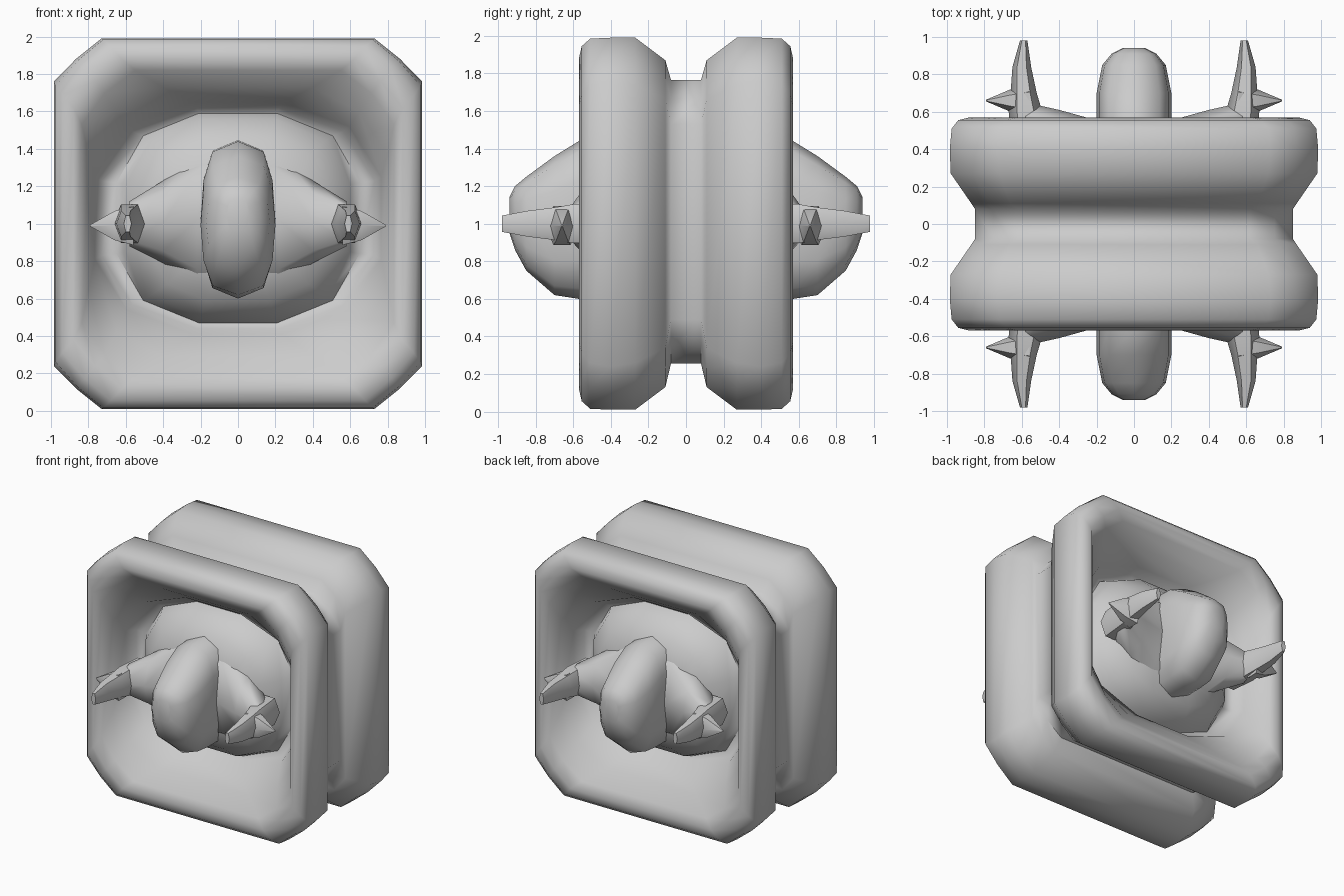
import bpy, bmesh, math

if "Cube" in bpy.data.objects:
    bpy.data.objects.remove(bpy.data.objects["Cube"])


def loft(name, rings, angle=50):
    """Skin a list of equal-length point rings and cap both ends."""
    bm = bmesh.new()
    loops = [[bm.verts.new(p) for p in ring] for ring in rings]
    n = len(loops[0])
    for a, b in zip(loops, loops[1:]):
        for i in range(n):
            j = (i + 1) % n
            bm.faces.new((a[i], a[j], b[j], b[i]))
    bm.faces.new(loops[0])
    bm.faces.new(loops[-1][::-1])
    bmesh.ops.recalc_face_normals(bm, faces=bm.faces)
    me = bpy.data.meshes.new(name)
    bm.to_mesh(me)
    bm.free()
    ob = bpy.data.objects.new(name, me)
    bpy.context.collection.objects.link(ob)
    bpy.ops.object.select_all(action='DESELECT')
    ob.select_set(True)
    bpy.context.view_layer.objects.active = ob
    bpy.ops.object.shade_smooth_by_angle(angle=math.radians(angle))
    return ob


def soft_square(y, hx, hz, flat_x, flat_z, bulge, cz=1.0):
    """Square ring with three points at each corner."""
    mx = (hx + flat_x) / 2 * (1 - bulge) + hx * bulge
    mz = (hz + flat_z) / 2 * (1 - bulge) + hz * bulge
    quarter = [(hx, flat_z), (mx, mz), (flat_x, hz)]
    pts = quarter + [(-x, z) for x, z in quarter[::-1]]
    pts += [(-x, -z) for x, z in quarter] + [(x, -z) for x, z in quarter[::-1]]
    return [(x, y, cz + z) for x, z in pts]


def ellipse(axis, pos, cu, cz, hu, hz, n=10, power=1.0):
    """Elliptical ring across the x or y axis; power < 1 makes it boxier."""
    pts = []
    for i in range(n):
        t = 2 * math.pi * i / n
        c, s = math.cos(t), math.sin(t)
        u = cu + hu * math.copysign(abs(c) ** power, c)
        z = cz + hz * s
        pts.append((pos, u, z) if axis == 'x' else (u, pos, z))
    return pts


# twin frames, dished faces, domes and the joining core: half profile, mirrored
# y, half width, half height, flat x, flat z, bulge, centre z
half = [
    (-0.49, 0.30, 0.27, 0.10, 0.10, 0.35, 1.02),
    (-0.42, 0.48, 0.43, 0.17, 0.16, 0.35, 1.02),
    (-0.31, 0.60, 0.53, 0.20, 0.18, 0.35, 1.03),
    (-0.22, 0.65, 0.56, 0.21, 0.19, 0.35, 1.03),
    (-0.24, 0.73, 0.59, 0.22, 0.20, 0.35, 1.03),
    (-0.32, 0.765, 0.62, 0.24, 0.22, 0.35, 1.03),
    (-0.43, 0.80, 0.72, 0.40, 0.36, 0.25, 1.01),
    (-0.53, 0.835, 0.82, 0.55, 0.53, 0.15, 1.0),
    (-0.57, 0.88, 0.88, 0.62, 0.62, 0.1, 1.0),
    (-0.555, 0.94, 0.945, 0.68, 0.69, 0.08, 1.0),
    (-0.51, 0.975, 0.985, 0.72, 0.74, 0.08, 1.0),
    (-0.40, 0.985, 0.99, 0.73, 0.76, 0.06, 1.0),
    (-0.27, 0.98, 0.99, 0.72, 0.74, 0.06, 1.0),
    (-0.11, 0.87, 0.87, 0.66, 0.66, 0.1, 1.0),
    (-0.08, 0.85, 0.755, 0.62, 0.52, 0.15, 1.01),
]
rings = [soft_square(*s) for s in half]
rings += [soft_square(-s[0], *s[1:]) for s in half[::-1]]
loft("twin_frame_body", rings, 75)

for side, s in (("front", 1), ("back", -1)):
    # central fin
    fin = [(-0.30, 0.20, 0.60, 1.45), (-0.57, 0.20, 0.60, 1.44),
           (-0.70, 0.20, 0.62, 1.36), (-0.85, 0.17, 0.75, 1.25),
           (-0.91, 0.12, 0.86, 1.20), (-0.94, 0.06, 0.95, 1.14)]
    loft(side + "_fin", [ellipse('y', s * y, 0, (a + b) / 2, hx, (b - a) / 2, 12, 0.55)
                         for y, hx, a, b in fin], 60)

    for hand, m in (("right", 1), ("left", -1)):
        tag = side + "_" + hand
        # tapered arm from the fin to the prong
        arm = [(0.08, -0.33, 1.03, 0.22, 0.41), (0.22, -0.35, 1.02, 0.21, 0.37),
               (0.40, -0.44, 1.01, 0.17, 0.22), (0.58, -0.54, 1.00, 0.11, 0.12)]
        loft(tag + "_arm", [ellipse('x', m * x, s * cy, cz, hy, hz, 8)
                            for x, cy, cz, hy, hz in arm], 60)

        # forward prong
        prong = [(-0.40, 0.56, 0.09, 0.12), (-0.60, 0.58, 0.09, 0.12),
                 (-0.70, 0.59, 0.07, 0.10), (-0.84, 0.60, 0.05, 0.08),
                 (-0.98, 0.59, 0.02, 0.05)]
        loft(tag + "_prong", [ellipse('y', s * y, m * cx, 1.0, hx, hz, 6)
                              for y, cx, hx, hz in prong], 60)

        # outward spike
        spike = [(0.56, 0.09, 0.12), (0.66, 0.06, 0.09), (0.79, 0.005, 0.005)]
        loft(tag + "_spike", [ellipse('x', m * x, s * -0.66, 0.99, hy, hz, 6)
                              for x, hy, hz in spike], 60)
